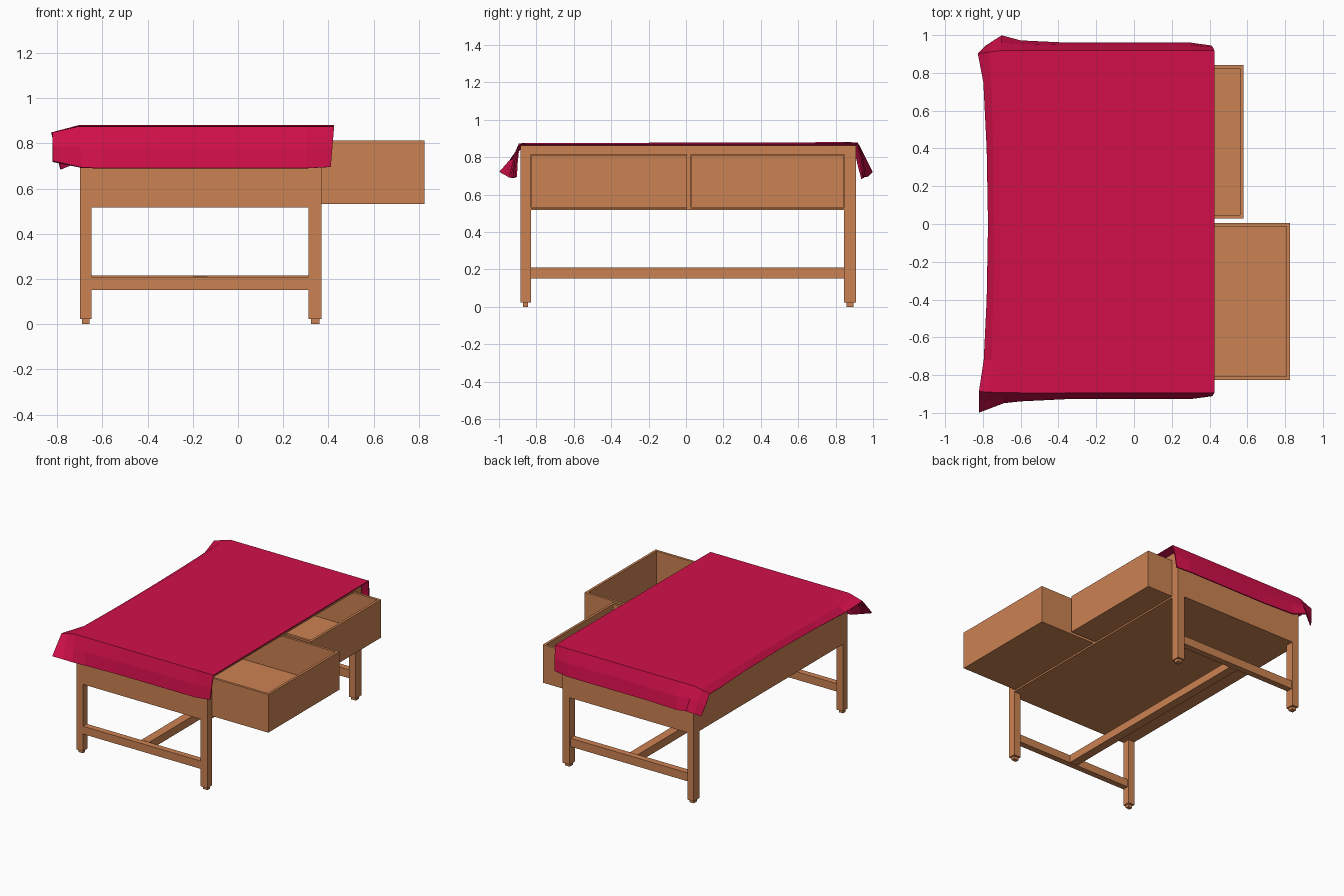
import bpy, bmesh

if "Cube" in bpy.data.objects:
    bpy.data.objects.remove(bpy.data.objects["Cube"])


def material(name, rgb):
    m = bpy.data.materials.new(name)
    m.diffuse_color = (*rgb, 1)
    m.use_nodes = True
    m.node_tree.nodes["Principled BSDF"].inputs["Base Color"].default_value = m.diffuse_color
    return m


WOOD = material("warm_wood", (0.60, 0.225, 0.085))
CLOTH = material("crimson_cloth", (0.64, 0.005, 0.068))


def make(name, bm, mat):
    bmesh.ops.recalc_face_normals(bm, faces=bm.faces)
    me = bpy.data.meshes.new(name)
    bm.to_mesh(me)
    bm.free()
    me.materials.append(mat)
    ob = bpy.data.objects.new(name, me)
    bpy.context.collection.objects.link(ob)
    return ob


def add_box(bm, x0, x1, y0, y1, z0, z1):
    vs = bmesh.ops.create_cube(bm, size=1)["verts"]
    for v in vs:
        v.co = ((x0 + x1) / 2 + v.co.x * (x1 - x0),
                (y0 + y1) / 2 + v.co.y * (y1 - y0),
                (z0 + z1) / 2 + v.co.z * (z1 - z0))
    return vs


def box(name, *dims):
    bm = bmesh.new()
    add_box(bm, *dims)
    return make(name, bm, WOOD)


X0, X1, Y0, Y1 = -0.70, 0.37, -0.885, 0.91   # table footprint
ZB, ZT = 0.517, 0.862                        # cabinet bottom and top

# legs with small stepped feet
for yname, ya, yb in (("front", Y0, Y0 + 0.055), ("back", Y1 - 0.065, Y1)):
    for xname, xa, xb in (("left", X0, X0 + 0.052), ("right", X1 - 0.057, X1)):
        box(f"{yname}_{xname}_leg", xa, xb, ya, yb, 0.022, ZB)
        box(f"{yname}_{xname}_foot", xa + 0.009, xb - 0.009, ya + 0.014, yb - 0.014, 0, 0.022)

# H-shaped stretchers
box("front_stretcher", X0 + 0.052, X1 - 0.057, Y0, Y0 + 0.045, 0.15, 0.208)
box("back_stretcher", X0 + 0.052, X1 - 0.057, Y1 - 0.055, Y1 - 0.008, 0.153, 0.215)
box("long_stretcher", -0.20, -0.135, Y0 + 0.045, Y1 - 0.055, 0.152, 0.21)

# cabinet open on the drawer side
box("cabinet_bottom", X0, X1, Y0, Y1, ZB, 0.529)
box("cabinet_top", X0, X1, Y0, Y1, 0.815, ZT)
box("cabinet_front_wall", X0, X1, Y0, -0.83, 0.529, 0.815)
box("cabinet_back_wall", X0, X1, 0.845, Y1, 0.529, 0.815)
box("cabinet_side_wall", X0, X0 + 0.04, -0.83, 0.845, 0.529, 0.815)
box("cabinet_divider", X0 + 0.04, X1, 0.006, 0.027, 0.529, 0.815)


# drawers: box with the top face inset and pushed down
def drawer(name, x0, x1, y0, y1):
    bm = bmesh.new()
    add_box(bm, x0, x1, y0, y1, 0.531, 0.812)
    bm.normal_update()
    top = [f for f in bm.faces if f.normal.z > 0.9]
    bmesh.ops.inset_region(bm, faces=top, thickness=0.026)
    floor = max(bm.faces, key=lambda f: (f.normal.z > 0.9) * f.calc_area())
    rim = list(floor.edges)
    ret = bmesh.ops.extrude_face_region(bm, geom=[floor])
    for v in [g for g in ret["geom"] if isinstance(g, bmesh.types.BMVert)]:
        v.co.z -= 0.255
    if floor.is_valid:
        bmesh.ops.delete(bm, geom=[floor], context="FACES_ONLY")
    make(name, bm, WOOD)


drawer("front_drawer", -0.17, 0.825, -0.825, 0.005)
drawer("back_drawer", -0.42, 0.58, 0.029, 0.842)

# tablecloth: grid of (x, overhang s) columns and (y, overhang t) rows
cols = [(-0.70, 1), (-0.70, 0.5), (-0.70, 0), (-0.6, 0), (-0.35, 0), (0, 0), (0.3, 0), (0.425, 0)]
rows = [(Y0, -1), (Y0, -0.5), (Y0, 0), (-0.72, 0), (-0.4, 0), (0, 0), (0.4, 0),
        (0.75, 0), (Y1, 0), (Y1, 0.5), (Y1, 1)]
# flared corner points: (s=1,t=0), (s=1,t=1), (s=0,t=1)
corners = {-1: ((-0.82, -0.885, 0.845), (-0.82, -0.995, 0.72), (-0.69, -0.945, 0.692)),
           1: ((-0.825, 0.90, 0.845), (-0.785, 0.94, 0.685), (-0.70, 0.995, 0.72))}


def cloth_point(x, s, y, t):
    top = 0.874 + 0.003 * y
    a, side = abs(t), (1 if y > 0 else -1)
    if (s or t) and x == -0.70 and y in (Y0, Y1):      # gathered corner
        p0 = (-0.705, y + 0.006 * side, top)
        p1, p2, p3 = corners[side]
        return [p0[i] * (1 - s) * (1 - a) + p1[i] * s * (1 - a) + p2[i] * s * a
                + p3[i] * (1 - s) * a for i in range(3)]
    if t:                                              # end skirts
        out = 0.03 if side < 0 else 0.038
        taper = 0.015 if x > 0.4 else 0
        flare = 0.012 if x == -0.6 else 0
        return (x - taper * a, y + side * (0.008 + (out + flare - taper) * a ** 0.6),
                top - (0.182 - 0.4 * taper) * a)
    if s:                                              # long side flap
        return (-0.71 - (0.06 + 0.045 * abs(y) ** 2) * s, y, top - 0.055 * s ** 1.5)
    return (x - (0.005 if x == -0.70 else 0), y + (0.006 * side if y in (Y0, Y1) else 0), top)


bm = bmesh.new()
grid = [[bm.verts.new(cloth_point(x, s, y, t)) for x, s in cols] for y, t in rows]
for r0, r1 in zip(grid, grid[1:]):
    for i in range(len(cols) - 1):
        bm.faces.new((r0[i], r0[i + 1], r1[i + 1], r1[i]))
cloth = make("tablecloth", bm, CLOTH)
if cloth.data.polygons[len(cloth.data.polygons) // 2].normal.z < 0:
    cloth.data.flip_normals()
mod = cloth.modifiers.new("thickness", "SOLIDIFY")
mod.thickness = 0.008
mod.offset = 0
